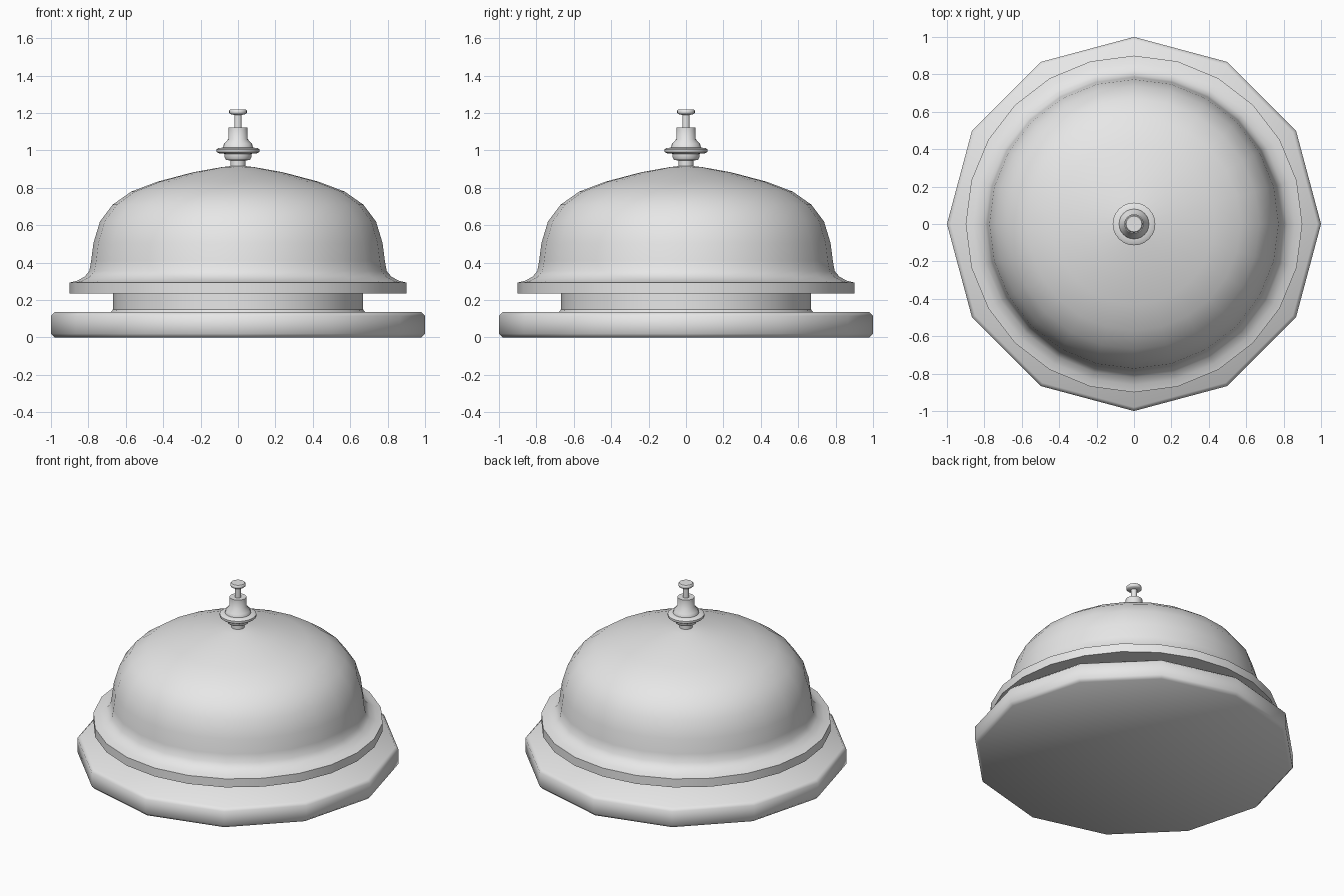
import bpy, bmesh, math

if "Cube" in bpy.data.objects:
    bpy.data.objects.remove(bpy.data.objects["Cube"])

metal = bpy.data.materials.new("plain_grey")
metal.diffuse_color = (0.8, 0.8, 0.8, 1)
metal.use_nodes = True
metal.node_tree.nodes["Principled BSDF"].inputs["Base Color"].default_value = metal.diffuse_color


def lathe(name, profile, sides, angle=40):
    """Revolve (radius, z) points around z; a radius of 0 closes to a pole."""
    bm = bmesh.new()
    rings = []
    for r, z in profile:
        if r == 0:
            rings.append([bm.verts.new((0, 0, z))] * sides)
        else:
            rings.append([bm.verts.new((r * math.cos(2 * math.pi * i / sides),
                                        r * math.sin(2 * math.pi * i / sides), z))
                          for i in range(sides)])
    for a, b in zip(rings, rings[1:]):
        for i in range(sides):
            j = (i + 1) % sides
            corners = list(dict.fromkeys((a[i], a[j], b[j], b[i])))
            bm.faces.new(corners)
    bmesh.ops.recalc_face_normals(bm, faces=bm.faces)
    mesh = bpy.data.meshes.new(name)
    bm.to_mesh(mesh)
    bm.free()
    obj = bpy.data.objects.new(name, mesh)
    bpy.context.collection.objects.link(obj)
    mesh.materials.append(metal)
    bpy.ops.object.select_all(action='DESELECT')
    obj.select_set(True)
    bpy.context.view_layer.objects.active = obj
    bpy.ops.object.shade_smooth_by_angle(angle=math.radians(angle))
    return obj


# Twelve-sided foot with softened edges
lathe("base", [(0, 0), (0.98, 0), (1, 0.02), (1, 0.115), (0.98, 0.135), (0, 0.135)], 12, 60)

# Recessed neck between foot and bell
lathe("neck", [(0, 0.13), (0.685, 0.13), (0.668, 0.15), (0.668, 0.24), (0, 0.24)], 24)

# Bell with flared rim
lathe("bell", [(0, 0.235), (0.9, 0.235), (0.9, 0.293), (0.86, 0.303), (0.82, 0.325),
               (0.795, 0.355), (0.785, 0.41), (0.773, 0.505), (0.738, 0.62),
               (0.67, 0.71), (0.57, 0.78), (0.43, 0.833), (0.24, 0.883),
               (0.09, 0.91), (0.04, 0.916), (0, 0.916)], 24, 45)

# Stacked collar under the plunger
lathe("collar", [(0, 0.90), (0.04, 0.90), (0.04, 0.945), (0.065, 0.95), (0.073, 0.965),
                 (0.073, 0.982), (0.105, 0.985), (0.114, 0.992), (0.114, 1.006),
                 (0.105, 1.012), (0.08, 1.015), (0.075, 1.035), (0.052, 1.06),
                 (0.052, 1.122), (0, 1.122)], 24, 45)

# Plunger stem and press button
lathe("plunger", [(0, 1.11), (0.02, 1.11), (0.02, 1.19), (0.042, 1.194), (0.048, 1.2),
                  (0.048, 1.212), (0.042, 1.219), (0, 1.219)], 16, 45)
